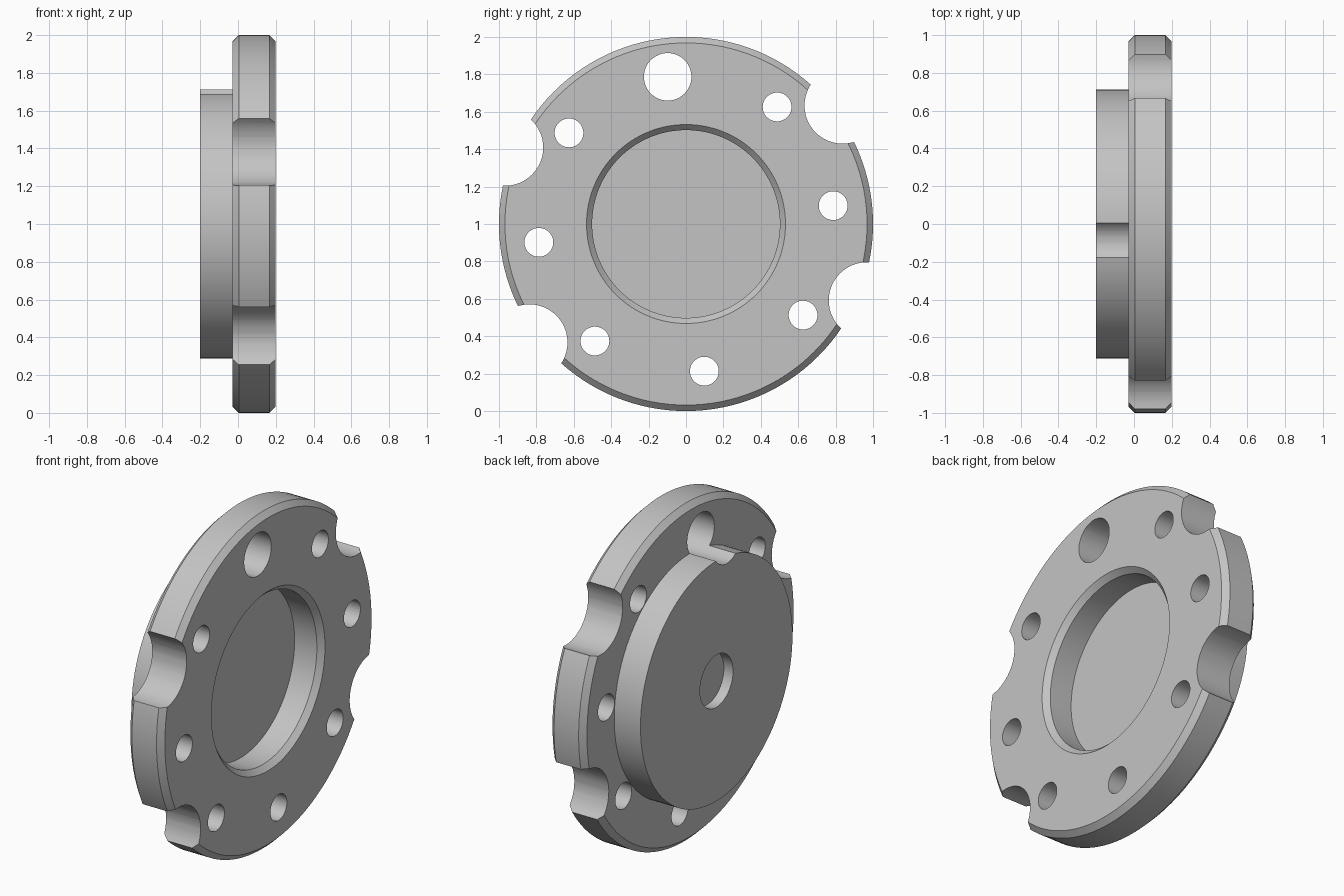
import bpy, bmesh
from math import sin, cos, radians, pi
from mathutils import Matrix, Vector

cube = bpy.data.objects.get("Cube")
if cube:
    bpy.data.objects.remove(cube, do_unlink=True)

grey = bpy.data.materials.new("machined grey")
grey.use_nodes = True
colour = (0.55, 0.55, 0.55, 1)
grey.diffuse_color = colour
grey.node_tree.nodes["Principled BSDF"].inputs["Base Color"].default_value = colour


def to_object(bm, name):
    bmesh.ops.recalc_face_normals(bm, faces=bm.faces)
    mesh = bpy.data.meshes.new(name)
    bm.to_mesh(mesh)
    bm.free()
    mesh.materials.append(grey)
    obj = bpy.data.objects.new(name, mesh)
    bpy.context.collection.objects.link(obj)
    obj.location.z = 1
    return obj


def lathe(profile, name, steps=128):
    """Turn (x, radius) points around the x axis; the end rings become flat caps."""
    bm = bmesh.new()
    rings = [[bm.verts.new((x, r * cos(2 * pi * i / steps), r * sin(2 * pi * i / steps)))
              for i in range(steps)] for x, r in profile]
    for a, b in zip(rings, rings[1:]):
        for i in range(steps):
            j = (i + 1) % steps
            bm.faces.new((a[i], a[j], b[j], b[i]))
    bm.faces.new(rings[0])
    bm.faces.new(rings[-1])
    return to_object(bm, name)


def add_drill(bm, angle, dist, radius):
    """Cylinder along x, placed on a circle around the axis."""
    place = Matrix.Translation((0, dist * cos(angle), dist * sin(angle)))
    bmesh.ops.create_cone(bm, cap_ends=True, segments=48, radius1=radius, radius2=radius,
                          depth=1, matrix=place @ Matrix.Rotation(pi / 2, 4, "Y"))


# Turned body: blind centre bore, boss, chamfered flange, chamfered pocket
plate = lathe([(-0.14, 0.155), (-0.2, 0.155), (-0.2, 0.712), (-0.028, 0.712),
               (-0.028, 0.968), (0.004, 1), (0.166, 1), (0.198, 0.968),
               (0.198, 0.532), (0.166, 0.502), (0.02, 0.502)], "flange_plate")

# Bolt holes (one larger) and rim scallops
bm = bmesh.new()
tilt = radians(7.1)
for k in range(8):
    add_drill(bm, tilt + k * pi / 4, 0.793, 0.127 if k == 2 else 0.077)
for side in (0, pi):
    for swing in (-pi / 6, pi / 6):
        add_drill(bm, tilt + side + swing, 1.05, 0.204)
drills = to_object(bm, "drill_cutters")
drills.hide_render = True

cut = plate.modifiers.new("holes", "BOOLEAN")
cut.operation = "DIFFERENCE"
cut.solver = "EXACT"
cut.object = drills

# Bake the cut, then smooth the round walls and keep the edges crisp
bpy.ops.object.select_all(action="DESELECT")
bpy.context.view_layer.objects.active = plate
plate.select_set(True)
bpy.ops.object.modifier_apply(modifier=cut.name)
bpy.data.objects.remove(drills, do_unlink=True)
bpy.ops.object.shade_smooth_by_angle(angle=radians(25))
